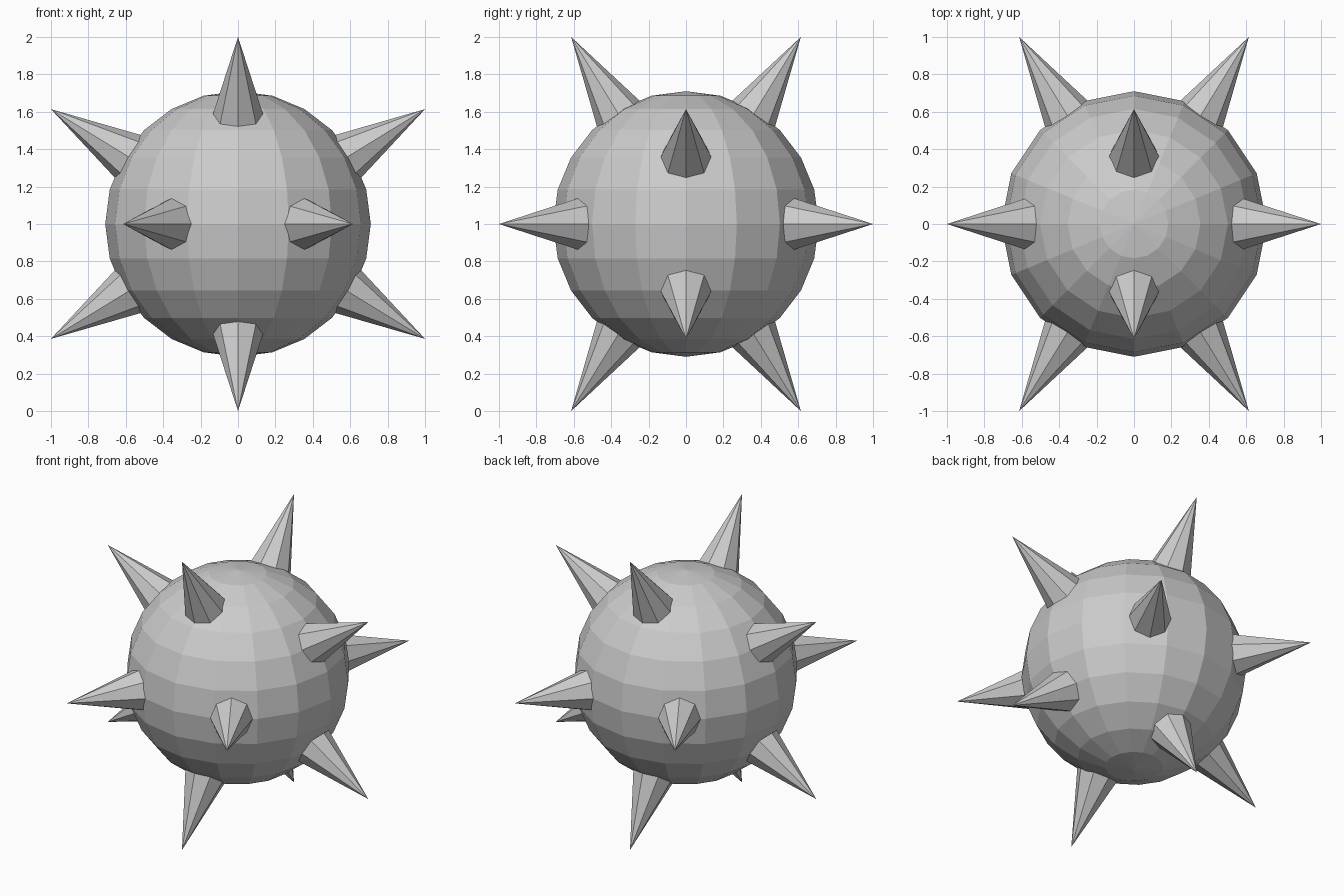
import bpy
from mathutils import Vector, Matrix

if "Cube" in bpy.data.objects:
    bpy.data.objects.remove(bpy.data.objects["Cube"])

CENTER = Vector((0, 0, 1))
BODY_RADIUS = 0.71
TIP_OFFSET = 0.614      # short coordinate of each spike tip (long one is 1)
SPIKE_START = 0.55      # base distance from the centre, sunk into the body
SPIKE_SLOPE = 0.277     # radius gained per unit of length from the tip

grey = bpy.data.materials.new("plain grey")
grey.diffuse_color = (0.6, 0.6, 0.6, 1)
grey.use_nodes = True
grey.node_tree.nodes["Principled BSDF"].inputs["Base Color"].default_value = grey.diffuse_color

# Faceted ball body
bpy.ops.mesh.primitive_uv_sphere_add(segments=16, ring_count=12,
                                     radius=BODY_RADIUS, location=CENTER)
body = bpy.context.object
body.name = "body"
body.data.materials.append(grey)


def add_spike(tip, side, name):
    """Eight-sided cone along tip, with one corner towards side."""
    axis = tip.normalized()
    length = tip.length - SPIKE_START
    bpy.ops.mesh.primitive_cone_add(vertices=8, radius1=SPIKE_SLOPE * length,
                                    radius2=0, depth=length)
    spike = bpy.context.object
    spike.name = name
    rotation = Matrix((side, axis.cross(side), axis)).transposed().to_4x4()
    middle = CENTER + axis * (SPIKE_START + length / 2)
    spike.matrix_world = Matrix.Translation(middle) @ rotation
    spike.data.materials.append(grey)


# Twelve spikes: three perpendicular sets of four
number = 1
for long_axis in range(3):
    short_axis = (long_axis + 2) % 3
    side = Vector((0, 0, 0))
    side[(long_axis + 1) % 3] = 1
    for a in (-1, 1):
        for b in (-1, 1):
            tip = Vector((0, 0, 0))
            tip[long_axis] = a
            tip[short_axis] = b * TIP_OFFSET
            add_spike(tip, side, f"spike_{number}")
            number += 1
